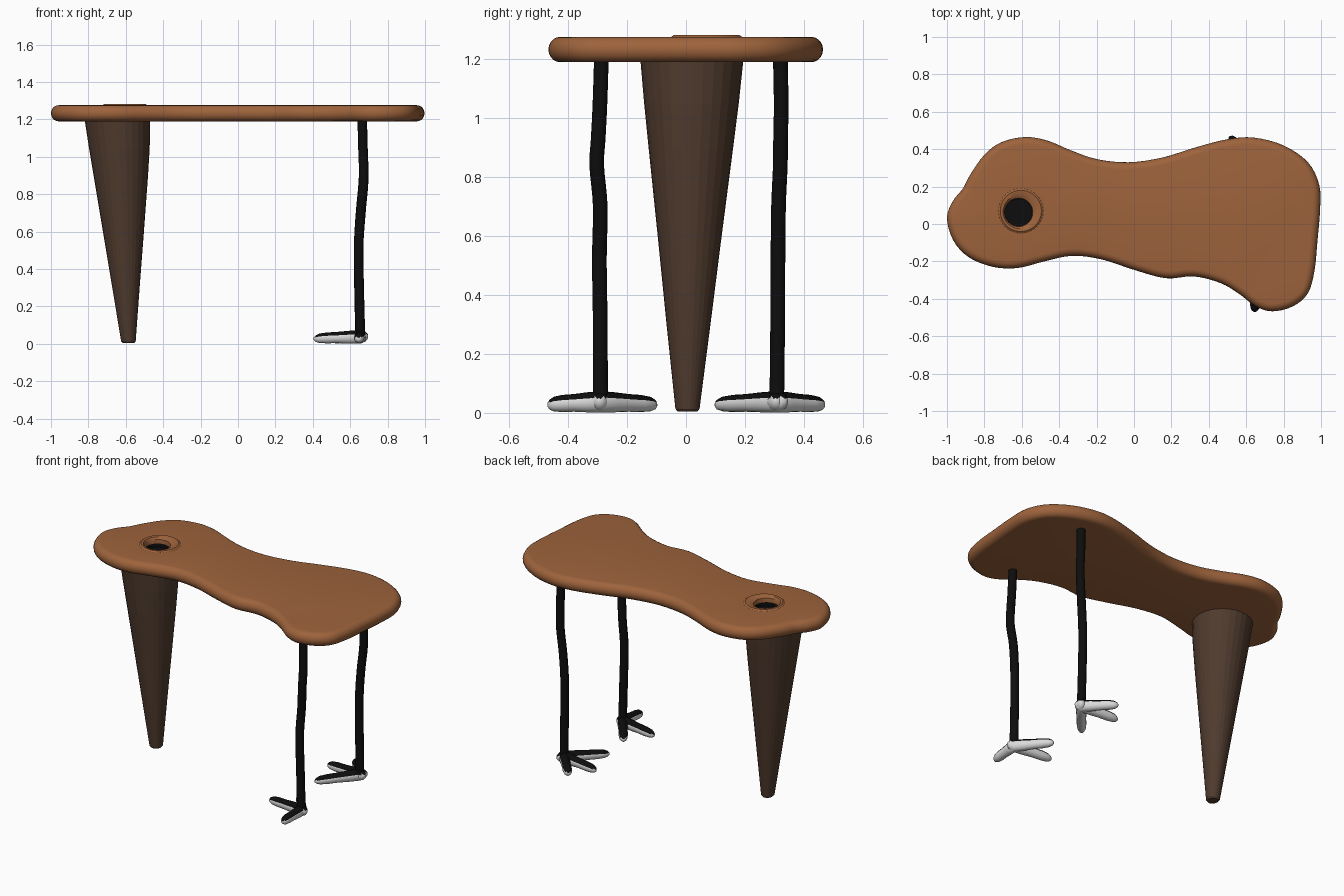
import bpy, bmesh, math
from mathutils import Vector

if "Cube" in bpy.data.objects:
    bpy.data.objects.remove(bpy.data.objects["Cube"])


def material(name, rgb):
    m = bpy.data.materials.new(name)
    m.diffuse_color = (*rgb, 1)
    m.use_nodes = True
    m.node_tree.nodes["Principled BSDF"].inputs["Base Color"].default_value = m.diffuse_color
    return m


WOOD = material("warm brown", (0.34, 0.125, 0.045))
DARK = material("dark brown", (0.078, 0.043, 0.027))
BLACK = material("black", (0.004, 0.004, 0.004))
WHITE = material("pale grey", (0.70, 0.70, 0.70))


def add_ring(bm, pts):
    return [bm.verts.new(p) for p in pts]


def bridge(bm, a, b, mat=0):
    n = len(a)
    for i in range(n):
        f = bm.faces.new((a[i], a[(i + 1) % n], b[(i + 1) % n], b[i]))
        f.material_index = mat


def loft(bm, rings):
    """Skin a list of point rings and cap both ends."""
    vs = [add_ring(bm, r) for r in rings]
    for a, b in zip(vs, vs[1:]):
        bridge(bm, a, b)
    bm.faces.new(vs[0][::-1])
    bm.faces.new(vs[-1])


def finish(bm, name, mats, smooth=35):
    bmesh.ops.recalc_face_normals(bm, faces=bm.faces)
    me = bpy.data.meshes.new(name)
    bm.to_mesh(me)
    bm.free()
    for m in mats:
        me.materials.append(m)
    ob = bpy.data.objects.new(name, me)
    bpy.context.collection.objects.link(ob)
    if smooth:
        bpy.ops.object.select_all(action='DESELECT')
        ob.select_set(True)
        bpy.context.view_layer.objects.active = ob
        bpy.ops.object.shade_smooth_by_angle(angle=math.radians(smooth))
    return ob


def circle(cx, cy, z, rx, ry, n):
    return [Vector((cx + rx * math.cos(2 * math.pi * i / n),
                    cy + ry * math.sin(2 * math.pi * i / n), z)) for i in range(n)]


def spline(pts, steps, closed=False):
    """Catmull-Rom sampling of a list of tuples."""
    p = [Vector(q) for q in pts]
    n = len(p)
    get = (lambda i: p[i % n]) if closed else (lambda i: p[max(0, min(n - 1, i))])
    out = []
    for i in range(n if closed else n - 1):
        a, b, c, d = (get(i + k) for k in (-1, 0, 1, 2))
        for s in range(steps):
            t = s / steps
            out.append(0.5 * (2 * b + (c - a) * t + (2 * a - 5 * b + 4 * c - d) * t * t
                              + (3 * b - a - 3 * c + d) * t ** 3))
    if not closed:
        out.append(p[-1])
    return out


# Table top: free-form slab with a rounded rim and a lipped hole
OUTLINE = [(-1, .03), (-.97, .12), (-.915, .19), (-.875, .265), (-.80, .37), (-.71, .437),
           (-.58, .465), (-.46, .445), (-.34, .395), (-.2, .347), (-.03, .33), (.15, .355),
           (.33, .41), (.5, .453), (.64, .462), (.8, .42), (.93, .33), (.99, .21),
           (.995, .08), (.98, -.1), (.965, -.25), (.93, -.37), (.85, -.44), (.74, -.467),
           (.65, -.44), (.56, -.372), (.46, -.315), (.32, -.28), (.17, -.29), (0, -.245),
           (-.17, -.19), (-.33, -.17), (-.48, -.2), (-.62, -.235), (-.75, -.23),
           (-.88, -.18), (-.965, -.09)]
edge = spline(OUTLINE, 4, closed=True)
inward = []
for i in range(len(edge)):
    t = (edge[(i + 1) % len(edge)] - edge[i - 1]).normalized()
    inward.append(Vector((t.y, -t.x)))      # outline runs clockwise

bm = bmesh.new()
rim = []
for k in range(11):
    a = -math.pi / 2 + math.pi * k / 10
    inset = 0.04 * (1 - math.cos(a))
    z = 1.233 + 0.043 * math.sin(a)
    rim.append(add_ring(bm, [(*(p + d * inset), z) for p, d in zip(edge, inward)]))
for a, b in zip(rim, rim[1:]):
    bridge(bm, a, b)
bm.faces.new(rim[0])

# Hole lip and black bottom
lip = [add_ring(bm, circle(x, y, z, r, r, 40)) for x, y, z, r in (
    (-.605, .07, 1.276, .120), (-.605, .07, 1.283, .110), (-.61, .065, 1.281, .090),
    (-.617, .062, 1.270, .076), (-.617, .062, 1.245, .073), (-.617, .062, 1.222, .073))]
for i, (a, b) in enumerate(zip(lip, lip[1:])):
    bridge(bm, a, b, 1 if i == 4 else 0)
bm.faces.new(lip[-1]).material_index = 1
loops = []
for ring in (rim[-1], lip[0]):
    loops += [bm.edges.get((ring[i - 1], ring[i])) for i in range(len(ring))]
bmesh.ops.triangle_fill(bm, edges=loops, use_beauty=True)
finish(bm, "table_top", [WOOD, BLACK])

# Conical leg: (z, x min, x max, y min, y max)
CONE = [(.004, -.615, -.555, -.028, .038), (.014, -.625, -.547, -.036, .046),
        (.30, -.672, -.526, -.066, .083), (.60, -.722, -.503, -.096, .121),
        (.90, -.772, -.481, -.127, .160), (1.05, -.797, -.472, -.142, .179),
        (1.20, -.820, -.470, -.155, .195)]
bm = bmesh.new()
loft(bm, [circle((a + b) / 2, (c + d) / 2, z, (b - a) / 2, (d - c) / 2, 28)
          for z, a, b, c, d in CONE])
finish(bm, "cone_leg", [DARK], smooth=0)

# Thin bird legs: slightly crooked tubes (x, y, z)
LEGS = {
    "front": [(.664, -.287, 1.21), (.668, -.292, 1.05), (.672, -.298, .93), (.670, -.303, .84),
              (.657, -.291, .70), (.645, -.294, .52), (.648, -.291, .30), (.655, -.290, .03)],
    "back": [(.664, .320, 1.21), (.668, .323, 1.05), (.672, .321, .93), (.668, .320, .84),
             (.655, .314, .70), (.645, .312, .52), (.647, .311, .30), (.653, .308, .03)],
}
TOES = {
    "front": [(.645, -.470), (.405, -.255), (.515, -.100)],
    "back": [(.510, .468), (.405, .335), (.475, .100)],
}
# Toe sections: (fraction of length, half width, centre z, half height)
SECTIONS = [(-.16, .008, .040, .010), (-.11, .022, .039, .026), (0, .030, .038, .036),
            (.25, .030, .036, .034), (.5, .027, .034, .030), (.72, .028, .032, .029),
            (.88, .024, .030, .025), (.96, .016, .028, .017), (1, .005, .027, .006)]

for side, path in LEGS.items():
    bm = bmesh.new()
    loft(bm, [circle(p.x, p.y, p.z, .0255, .0255, 14) for p in spline(path, 4)])
    finish(bm, side + "_bird_leg", [BLACK])

    # Three-toed foot: black on top, pale below
    bm = bmesh.new()
    ankle = Vector(path[-1][:2])
    for tip in TOES[side]:
        run = Vector(tip) - ankle
        u = run.normalized()
        across = Vector((-u.y, u.x))
        rings = []
        for t, w, z, h in SECTIONS:
            c = ankle + run * t
            ring = []
            for i in range(16):
                a = 2 * math.pi * i / 16
                q = c + across * (w * math.cos(a))
                ring.append((q.x, q.y, z + h * math.sin(a)))
            rings.append(ring)
        loft(bm, rings)
    bmesh.ops.recalc_face_normals(bm, faces=bm.faces)
    bm.normal_update()
    for f in bm.faces:
        f.material_index = 0 if f.normal.z > 0.4 else 1
    finish(bm, side + "_bird_foot", [BLACK, WHITE], smooth=60)
